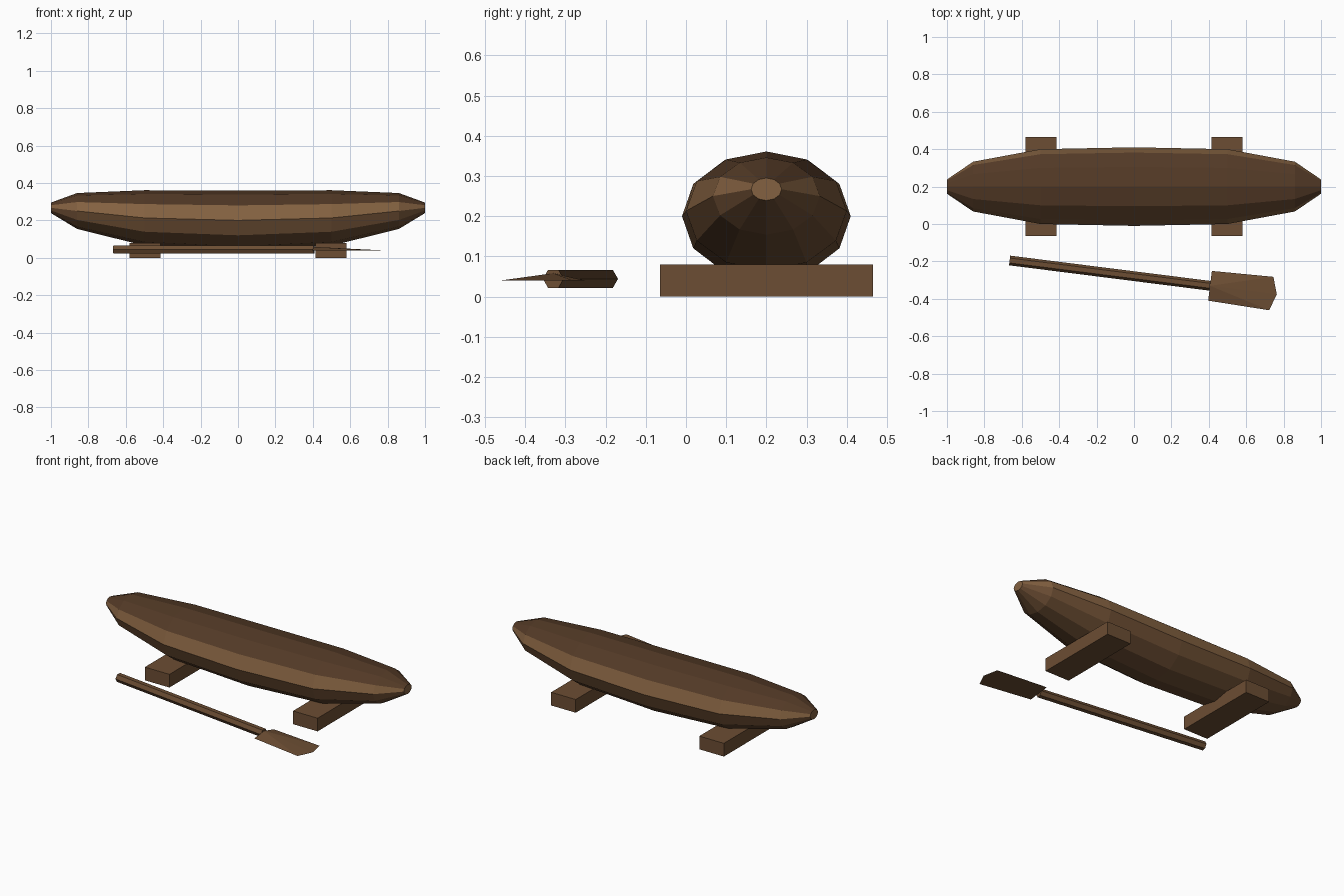
import bpy, bmesh, math
from mathutils import Matrix, Vector

if "Cube" in bpy.data.objects:
    bpy.data.objects.remove(bpy.data.objects["Cube"])


def material(name, rgb):
    m = bpy.data.materials.new(name)
    m.use_nodes = True
    m.diffuse_color = (*rgb, 1)
    m.node_tree.nodes["Principled BSDF"].inputs["Base Color"].default_value = (*rgb, 1)
    return m


wood = material("brown wood", (0.15, 0.075, 0.033))
dark = material("dark wood", (0.085, 0.041, 0.019))
light = material("light wood", (0.23, 0.12, 0.052))


def finish(name, bm, *mats):
    bmesh.ops.recalc_face_normals(bm, faces=bm.faces[:])
    mesh = bpy.data.meshes.new(name)
    bm.to_mesh(mesh)
    bm.free()
    for m in mats:
        mesh.materials.append(m)
    ob = bpy.data.objects.new(name, mesh)
    bpy.context.collection.objects.link(ob)
    return ob


# Hull: twelve-sided rings lofted along x, mirrored end to end
SIDES = 12
half = [(0.0, 0.21, 0.16, 0.20), (0.5, 0.2, 0.148, 0.213),
        (0.86, 0.133, 0.096, 0.25), (1.0, 0.038, 0.028, 0.267)]
stations = [(-x, w, h, z) for x, w, h, z in reversed(half[1:])] + half
bm = bmesh.new()
rings = []
for x, w, h, z in stations:
    angles = [2 * math.pi * i / SIDES for i in range(SIDES)]
    rings.append([bm.verts.new((x, 0.2 + w * math.cos(a), z + h * math.sin(a)))
                  for a in angles])
for a, b in zip(rings, rings[1:]):
    for i in range(SIDES):
        j = (i + 1) % SIDES
        f = bm.faces.new((a[i], a[j], b[j], b[i]))
        # Pale band along each side, dark wood above it
        if i in (0, 5):
            f.material_index = 2
        elif i < 5:
            f.material_index = 1
for ring in (rings[0], rings[-1]):
    bm.faces.new(ring).material_index = 2
finish("hull", bm, wood, dark, light)

# Support blocks under the hull
for side, x in (("right", -0.4975), ("left", 0.4975)):
    bm = bmesh.new()
    bmesh.ops.create_cube(bm, size=1)
    bmesh.ops.scale(bm, vec=(0.165, 0.53, 0.08), verts=bm.verts)
    bmesh.ops.translate(bm, vec=(x, 0.2, 0.04), verts=bm.verts)
    finish(side + "_support_block", bm, wood)

# Paddle lies on the ground, built along its own x axis
place = Matrix.Translation((-0.665, -0.195, 0)) @ Matrix.Rotation(math.radians(-7.2), 4, "Z")
LENGTH = 1.08

# Six-sided handle
bm = bmesh.new()
bmesh.ops.create_cone(bm, cap_ends=True, segments=6, radius1=0.026, radius2=0.026,
                      depth=LENGTH)
bmesh.ops.rotate(bm, verts=bm.verts, matrix=Matrix.Rotation(math.pi / 2, 3, "Y"))
if max(v.co.z for v in bm.verts) > 0.025:
    bmesh.ops.rotate(bm, verts=bm.verts, matrix=Matrix.Rotation(math.pi / 6, 3, "X"))
bmesh.ops.translate(bm, vec=(LENGTH / 2, 0, 0.044), verts=bm.verts)
bm.transform(place)
finish("paddle_handle", bm, wood)

# Blade with a flat underside and a low central ridge
bm = bmesh.new()
outline = [(0, -0.08), (0.33, -0.09), (0.36, 0), (0.33, 0.09), (0, 0.08)]
base = [bm.verts.new((LENGTH + u, v, 0.04)) for u, v in outline]
ridge = bm.verts.new((LENGTH, 0, 0.058))
bm.faces.new(base)
for i in range(5):
    bm.faces.new((base[i], base[(i + 1) % 5], ridge))
bm.transform(place)
finish("paddle_blade", bm, wood)
